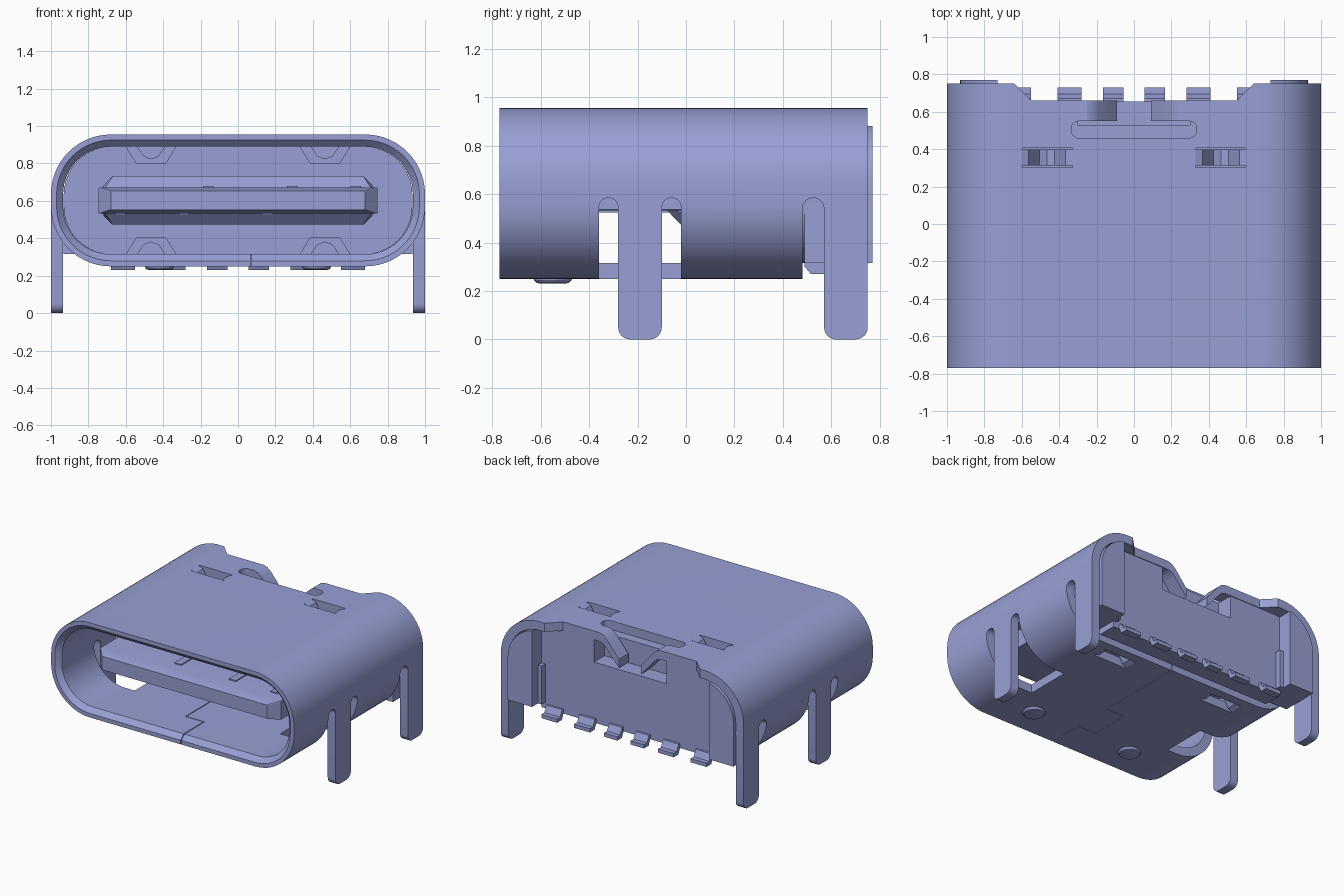
import bpy, bmesh, math

if "Cube" in bpy.data.objects:
    bpy.data.objects.remove(bpy.data.objects["Cube"], do_unlink=True)

mat = bpy.data.materials.new("periwinkle")
mat.use_nodes = True
COL = (0.315, 0.35, 0.66, 1)
mat.diffuse_color = COL
mat.node_tree.nodes["Principled BSDF"].inputs["Base Color"].default_value = COL
ZC = 0.6025  # height of the opening's centre


def loft(name, rings, loop=False):
    """Skin equal-length rings; cap the ends unless the rings loop."""
    bm = bmesh.new()
    vs = [[bm.verts.new(p) for p in r] for r in rings]
    n, m = len(rings[0]), len(rings)
    for i in range(m if loop else m - 1):
        a, b = vs[i], vs[(i + 1) % m]
        for j in range(n):
            k = (j + 1) % n
            bm.faces.new((a[j], a[k], b[k], b[j]))
    if not loop:
        bm.faces.new(vs[0])
        bm.faces.new(vs[-1])
    bmesh.ops.recalc_face_normals(bm, faces=bm.faces)
    me = bpy.data.meshes.new(name)
    bm.to_mesh(me)
    bm.free()
    me.materials.append(mat)
    ob = bpy.data.objects.new(name, me)
    bpy.context.collection.objects.link(ob)
    return ob


def prism(name, pts, axis, a, b):
    place = {'x': lambda u, v, d: (d, u, v), 'y': lambda u, v, d: (u, d, v),
             'z': lambda u, v, d: (u, v, d)}[axis]
    return loft(name, [[place(u, v, d) for u, v in pts] for d in (a, b)])


def box(name, x0, x1, y0, y1, z0, z1):
    return prism(name, [(x0, y0), (x1, y0), (x1, y1), (x0, y1)], 'z', z0, z1)


def arc(cx, cy, r, a0, a1, n=8):
    return [(cx + r * math.cos(math.radians(a0 + (a1 - a0) * i / n)),
             cy + r * math.sin(math.radians(a0 + (a1 - a0) * i / n))) for i in range(n + 1)]


def rounded(w, h, r, cx=0, cy=0, n=10):
    pts = []
    for sx, sy, a in ((1, 1, 0), (-1, 1, 90), (-1, -1, 180), (1, -1, 270)):
        pts += arc(cx + sx * (w - r), cy + sy * (h - r), r, a, a + 90, n)
    return pts


def cut(ob, cutters):
    bpy.context.view_layer.objects.active = ob
    for c in cutters:
        c.hide_render = True
        md = ob.modifiers.new("cut", 'BOOLEAN')
        md.operation, md.solver, md.object = 'DIFFERENCE', 'EXACT', c
        bpy.ops.object.modifier_apply(modifier=md.name)
        bpy.data.objects.remove(c, do_unlink=True)


def section(inset, y):
    return [(x, y, z) for x, z in rounded(1 - inset, 0.3525 - inset, 0.32 - inset, 0, ZC, 14)]


# Metal shell: rounded tube with a chamfered mouth
shell = loft("shell", [section(0.03, -0.77), section(0, -0.77), section(0, 0.75),
                       section(0.065, 0.75), section(0.065, -0.735)], loop=True)

cutters = []
# Side windows around the front legs, running in under the shell
window = ([(-0.36, 0.1)] + arc(-0.32, 0.545, 0.04, 180, 0)
          + arc(-0.06, 0.545, 0.04, 180, 0) + [(-0.02, 0.1)])
for s in (-1, 1):
    cutters.append(prism("window_cutter", window, 'x', s * 0.6, s * 1.1))
# Open floor at the rear, with a slot in front of the rear legs
cutters.append(prism("rear_cutter", [(0.48, 0.1)] + arc(0.525, 0.54, 0.045, 180, 0)
                     + [(0.9, 0.54), (0.9, 0.1)], 'x', -1.1, 1.1))
# Stepped rear edge, rounded slot and gap in the roof
cutters.append(prism("edge_cutter", [(-0.69, 0.8), (-0.55, 0.66), (0.55, 0.66), (0.69, 0.8)],
                     'z', 0.8, 1.1))
cutters.append(prism("slot_cutter", rounded(0.335, 0.045, 0.04, 0, 0.505, 6), 'z', 0.8, 1.1))
cutters.append(box("gap_cutter", -0.25, 0.25, 0.51, 0.7, 0.8, 1.1))
# Openings for the springs, top and bottom
for s in (-1, 1):
    for z0, z1 in ((0.8, 1.1), (0.1, 0.4)):
        cutters.append(box("spring_cutter", s * 0.465 - 0.135, s * 0.465 + 0.135,
                           0.303, 0.407, z0, z1))
# Stepped joint line in the floor
g = 0.003
for x0, x1, y0, y1 in ((0.07, 0.07, -0.8, -0.5), (-0.08, 0.07, -0.5, -0.5),
                       (-0.08, -0.08, -0.5, -0.2), (-0.08, 0.07, -0.2, -0.2),
                       (0.07, 0.07, -0.2, 0.55)):
    cutters.append(box("seam_cutter", x0 - g, x1 + g, y0 - g, y1 + g, 0.1, 0.4))
cut(shell, cutters)

# Four legs with rounded feet
for side, s in (("left", 1), ("right", -1)):
    for pos, y0, y1 in (("front", -0.28, -0.10), ("rear", 0.57, 0.75)):
        pts = ([(y1, 0.575), (y0, 0.575)] + arc(y0 + 0.05, 0.05, 0.05, 180, 270, 6)
               + arc(y1 - 0.05, 0.05, 0.05, 270, 360, 6))
        prism(f"{pos}_leg_{side}", pts, 'x', s * 0.935, s)

# Bowed springs pressed into the cavity
bow = [(-0.135, 0.955), (-0.10, 0.94), (-0.07, 0.885), (-0.04, 0.84), (0, 0.825), (0.04, 0.84),
       (0.07, 0.885), (0.10, 0.94), (0.135, 0.955), (0.135, 0.89), (0.08, 0.80),
       (-0.08, 0.80), (-0.135, 0.89)]
for s in (-1, 1):
    for pos, flip in (("top", False), ("bottom", True)):
        pts = [(s * 0.465 + x, 2 * ZC - z if flip else z) for x, z in bow]
        prism(f"{pos}_spring_{'left' if s > 0 else 'right'}", pts, 'y', 0.312, 0.398)

# Arms bent down into the rear notch
arm = [(0.25, 0.955), (0.22, 0.945), (0.19, 0.92), (0.14, 0.86), (0.09, 0.80),
       (0.09, 0.735), (0.14, 0.79), (0.19, 0.85), (0.22, 0.88), (0.25, 0.89)]
for s in (-1, 1):
    prism("roof_arm_" + ("left" if s > 0 else "right"),
          [(s * x, z) for x, z in arm], 'y', 0.55, 0.66)

# Inner body that closes the rear
body = prism("body", rounded(0.932, 0.288, 0.255, 0, ZC), 'y', 0.42, 0.655)
cut(body, [box("notch_cutter", -0.3, 0.3, 0.53, 0.8, 0.72, 1.0)])
prism("body_base", [(0.49, 0.30), (0.515, 0.27), (0.655, 0.27), (0.655, 0.45), (0.49, 0.45)],
      'x', -0.73, 0.73)
for s in (-1, 1):
    nm = "left" if s > 0 else "right"
    box("body_corner_" + nm, *sorted((s * 0.70, s * 0.932)), 0.49, 0.70, 0.315, 0.6)
    pts = [(0.73, 0.315), (0.93, 0.315)] + arc(0.675, 0.633, 0.255, 0, 77.5)
    prism("body_flange_" + nm, [(s * x, z) for x, z in pts], 'y', 0.6, 0.77)
    # Small marks on the cavity's back wall
    z = 0.56 if s > 0 else 0.645
    box("wall_mark_" + nm, s * 0.87 - 0.03, s * 0.87 + 0.03, 0.413, 0.421, z - 0.015, z + 0.015)


# Tongue with a bevelled tip, and its thick root
def rect(w, h, c, y):
    return [(x, y, ZC + z) for x, z in ((w, h - c), (w - c, h), (c - w, h), (-w, h - c),
                                        (-w, c - h), (c - w, -h), (w - c, -h), (w, c - h))]


loft("tongue", [rect(0.68, 0.05, 0.004, -0.63), rect(0.745, 0.07, 0.004, -0.56),
                rect(0.745, 0.07, 0.004, 0.0)])
loft("tongue_root", [rect(0.72, 0.068, 0.01, -0.08), rect(0.72, 0.13, 0.05, -0.02),
                     rect(0.72, 0.13, 0.05, 0.43)])
for x in (-0.16, 0.29, 0.63):
    for pos, s in (("top", 1), ("bottom", -1)):
        c = ZC + s * 0.073
        box("contact_" + pos, s * x - 0.028, s * x + 0.028, -0.48, -0.04, c - 0.005, c + 0.005)

# Row of bent solder pins
pin = [(0.52, 0.275), (0.655, 0.275), (0.675, 0.23), (0.73, 0.23), (0.73, 0.258),
       (0.695, 0.258), (0.672, 0.305), (0.52, 0.305)]
for a, b in ((0.055, 0.165), (0.28, 0.41), (0.55, 0.68)):
    for s in (-1, 1):
        prism("solder_pin", pin, 'x', s * a, s * b)

# Round bumps under the floor
for s in (-1, 1):
    rings = [[(s * 0.42 + x, -0.55 + y, z) for x, y in arc(0, 0, r, 0, 345, 23)]
             for r, z in ((0.08, 0.26), (0.078, 0.245), (0.068, 0.234), (0.05, 0.23))]
    loft("floor_bump_" + ("left" if s > 0 else "right"), rings)

# Smooth curved faces, keep edges sharp
bpy.ops.object.select_all(action='DESELECT')
for ob in bpy.context.collection.objects:
    if ob.type == 'MESH':
        ob.select_set(True)
bpy.context.view_layer.objects.active = shell
bpy.ops.object.shade_smooth_by_angle(angle=math.radians(30))
